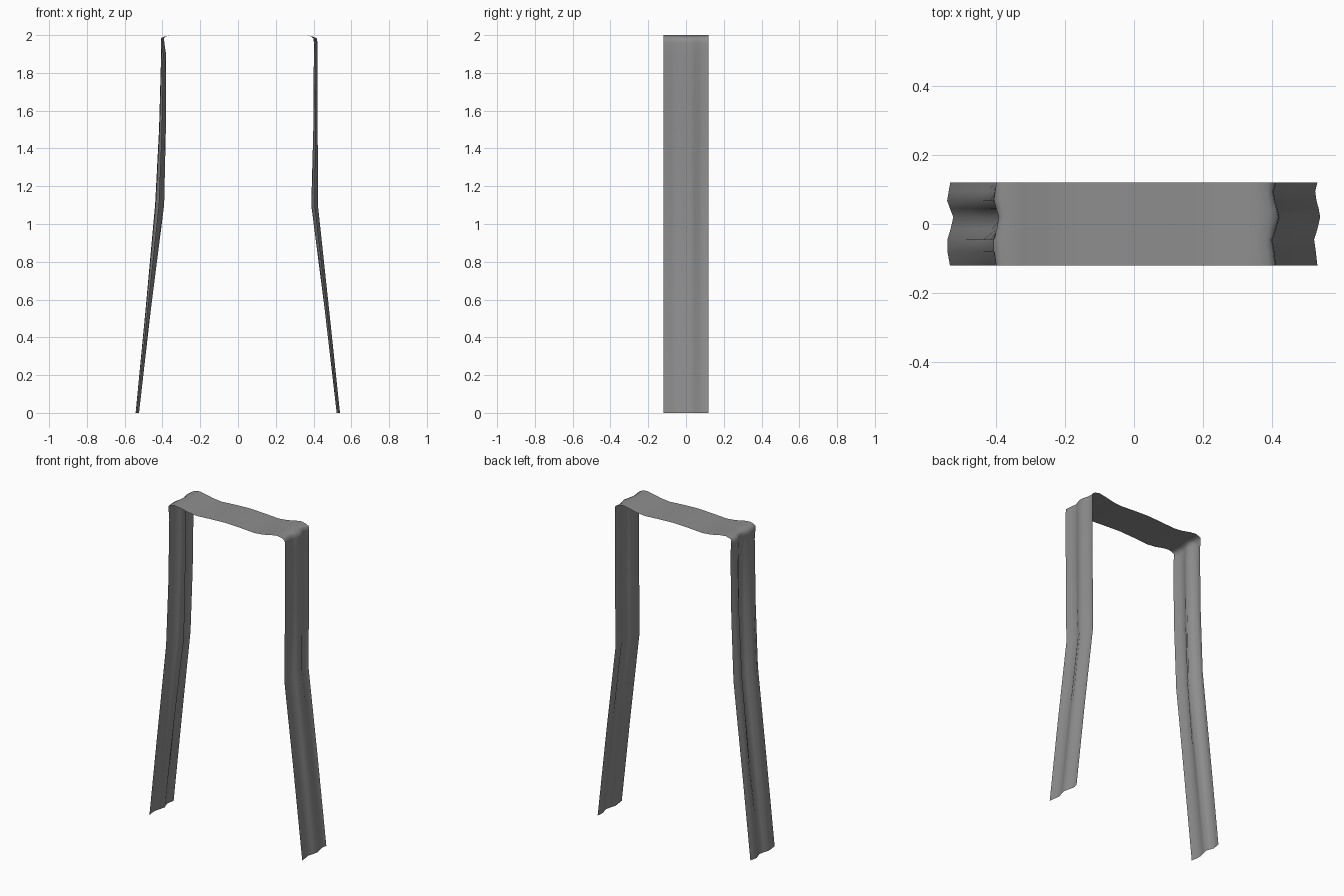
import bpy

# Grey cloth
mat = bpy.data.materials.new("cloth grey")
mat.diffuse_color = (0.27, 0.27, 0.27, 1)

# Fold rows across the width: (y, left fold, right fold), positive = outward
FOLDS = [(-0.12, 0.1, 0.1), (-0.08, 0.9, -0.4), (-0.045, 0.9, -0.95),
         (-0.015, -0.1, 0.1), (0.02, -1.0, 1.0), (0.045, 0.1, 0.5),
         (0.068, 1.0, -0.2), (0.095, 0.5, -0.6), (0.12, 0.0, 0.1)]

# Path over the frame: (x, z, sideways fold depth)
PATH = [(-0.533, 0, 0.009), (-0.475, 0.55, 0.014), (-0.415, 1.1, 0.024),
        (-0.40, 1.5, 0.018), (-0.394, 1.9, 0.013), (-0.399, 1.96, 0.009),
        (-0.399, 1.985, 0.007), (-0.385, 1.993, 0.003),
        (-0.36, 1.999, 0), (-0.32, 1.994, 0), (-0.26, 1.981, 0),
        (-0.2, 1.975, 0), (-0.1, 1.981, 0), (0, 1.985, 0), (0.1, 1.981, 0),
        (0.2, 1.975, 0), (0.26, 1.981, 0), (0.32, 1.994, 0), (0.36, 2.0, 0),
        (0.39, 1.993, 0.003), (0.408, 1.983, 0.009), (0.411, 1.96, 0.01),
        (0.411, 1.9, 0.01), (0.41, 1.5, 0.012), (0.405, 1.1, 0.018),
        (0.47, 0.55, 0.012), (0.531, 0, 0.009)]

verts = []
for x, z, depth in PATH:
    for y, left, right in FOLDS:
        verts.append((x - depth * left if x < 0 else x + depth * right, y, z))

n = len(FOLDS)
faces = [(i * n + j, (i + 1) * n + j, (i + 1) * n + j + 1, i * n + j + 1)
         for i in range(len(PATH) - 1) for j in range(n - 1)]

# Draped strip
mesh = bpy.data.meshes.new("draped_cloth")
mesh.from_pydata(verts, [], faces)
mesh.materials.append(mat)
mesh.shade_smooth()
cloth = bpy.data.objects.new("draped_cloth", mesh)
bpy.context.collection.objects.link(cloth)
